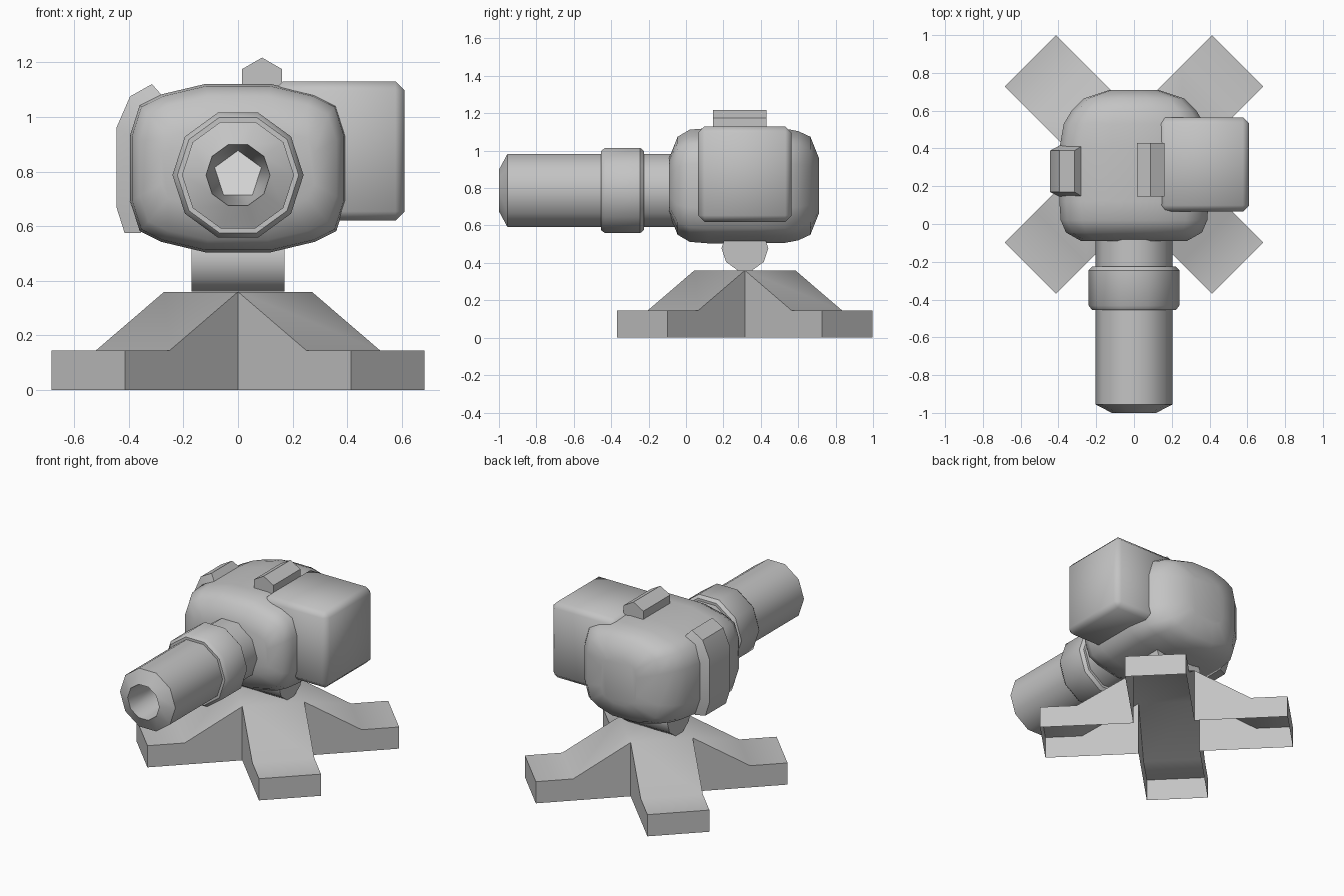
import bpy, bmesh
from math import sin, cos, pi, radians
from mathutils import Vector, Matrix

if "Cube" in bpy.data.objects:
    bpy.data.objects.remove(bpy.data.objects["Cube"])


def material(name, value):
    m = bpy.data.materials.new(name)
    m.use_nodes = True
    col = (value, value, value, 1)
    m.diffuse_color = col
    m.node_tree.nodes["Principled BSDF"].inputs["Base Color"].default_value = col
    return m


GREY = material("grey metal", 0.55)
WHITE = material("white bore", 1.0)
CY = 0.315          # depth of the turning axis
AIM = 0.787         # height of the barrel axis


def build(name, verts, faces, smooth=40, mats=(GREY,)):
    mesh = bpy.data.meshes.new(name)
    mesh.from_pydata([tuple(v) for v in verts], [], faces)
    bm = bmesh.new()
    bm.from_mesh(mesh)
    bmesh.ops.remove_doubles(bm, verts=bm.verts, dist=0.0005)
    bmesh.ops.recalc_face_normals(bm, faces=bm.faces)
    bm.to_mesh(mesh)
    bm.free()
    for m in mats:
        mesh.materials.append(m)
    ob = bpy.data.objects.new(name, mesh)
    bpy.context.scene.collection.objects.link(ob)
    bpy.ops.object.select_all(action='DESELECT')
    ob.select_set(True)
    bpy.context.view_layer.objects.active = ob
    if smooth:
        bpy.ops.object.shade_smooth_by_angle(angle=radians(smooth))
    return ob


def loft(rings, start=True, end=True):
    """Skin a list of equal closed rings, with optional caps."""
    n = len(rings[0])
    verts = [v for r in rings for v in r]
    faces = [(i * n + k, i * n + (k + 1) % n, (i + 1) * n + (k + 1) % n, (i + 1) * n + k)
             for i in range(len(rings) - 1) for k in range(n)]
    if start:
        faces.append(tuple(range(n)))
    if end:
        faces.append(tuple(range(len(verts) - n, len(verts))))
    return verts, faces


def ring_y(y, r, n=10, x=0.0, z=AIM, turn=0.0):
    """Regular polygon around the y direction."""
    return [(x + r * cos(turn + 2 * pi * k / n), y, z + r * sin(turn + 2 * pi * k / n))
            for k in range(n)]


# Base: four hollow arms in a cross, open underneath
W = 0.191
arm = [(W, 0.36), (0.545, 0.145), (0.775, 0.145), (0.775, 0)]
verts, faces = [], []
for q in range(4):
    spin = Matrix.Rotation(pi / 4 + q * pi / 2, 3, 'Z')
    b = len(verts)
    for side in (-W, W):
        for d, z in arm + [(W, 0)]:
            verts.append(spin @ Vector((d, side, z)) + Vector((0, CY, 0)))
    faces += [tuple(b + k for k in range(5)), tuple(b + 5 + k for k in range(5))]
    faces += [(b + k, b + k + 1, b + k + 6, b + k + 5) for k in range(3)]
faces.append((0, 10, 20, 30))
build("base_legs", verts, faces)

# Neck: horizontal drum between base and body
neck = [[(x, CY + 0.125 * cos(k * pi / 5), 0.479 + 0.125 * sin(k * pi / 5)) for k in range(10)]
        for x in (-0.17, 0.17)]
build("neck_drum", *loft(neck))

# Body: rounded section scaled along the depth
quarter = [(0.395, 0.12), (0.36, 0.23), (0.28, 0.27), (0.12, 0.308)]
half = quarter + [(-x, z) for x, z in reversed(quarter)]
section = half + [(-x, -z) for x, z in half]
stations = [(-0.09, 0.28, 0.15), (-0.045, 0.36, 0.262), (0.02, 0.388, 0.3),
            (0.12, 0.395, 0.308), (0.4, 0.395, 0.308), (0.53, 0.372, 0.305),
            (0.6, 0.33, 0.292), (0.665, 0.265, 0.262), (0.71, 0.13, 0.15)]
rings = [[(x * sx / 0.395, y, 0.8125 + z * sz / 0.308) for x, z in section]
         for y, sx, sz in stations]
build("body", *loft(rings), smooth=60)

# Barrel with a bore narrowing from ten sides to five
rings = [ring_y(0.0, 0.205), ring_y(-0.955, 0.205), ring_y(-1.0, 0.117)]
verts, faces = loft(rings, end=False)
p, m = len(verts), len(verts) - 10
verts += ring_y(-0.7, 0.09, n=5, turn=pi / 2)
for k in range(5):
    a = [m + (2 + 2 * k + j) % 10 for j in range(3)]
    faces.append((a[0], a[1], p + k))
    faces.append((p + k, a[1], a[2], p + (k + 1) % 5))
faces.append(tuple(range(p, p + 5)))
barrel = build("barrel", verts, faces, mats=(GREY, WHITE))
for f in barrel.data.polygons:
    if len(f.vertices) == 5:
        f.material_index = 1

# Collar around the barrel
collar = [(-0.455, 0.2), (-0.455, 0.222), (-0.432, 0.24), (-0.245, 0.24), (-0.225, 0.222), (-0.225, 0.2)]
build("barrel_collar", *loft([ring_y(y, r) for y, r in collar], False, False))

# Ammunition box on the left side
low, high = Vector((0.13, 0.065, 0.62)), Vector((0.61, 0.565, 1.13))
box = [[(x, y, z) for x, y in ((low.x, low.y), (high.x, low.y), (high.x, high.y), (low.x, high.y))]
       for z in (low.z, high.z)]
ammo = build("side_box", *loft(box), smooth=0)
bevel = ammo.modifiers.new("soft edges", 'BEVEL')
bevel.width = 0.034
bevel.segments = 1
bpy.ops.object.modifier_apply(modifier=bevel.name)
bpy.ops.object.shade_smooth_by_angle(angle=radians(50))

# Six-sided sight on the top
build("top_sight", *loft([ring_y(y, 0.084, 6, 0.088, 1.133, pi / 6) for y in (0.145, 0.43)]))

# Curved plate wrapped over the right side
outer = [(-0.315, 1.12), (-0.395, 1.075), (-0.445, 0.96), (-0.445, 0.67), (-0.415, 0.575)]
inner = [(-0.275, 1.075), (-0.355, 1.03), (-0.395, 0.93), (-0.395, 0.69), (-0.355, 0.575)]
strips = [[(xi, 0.145, zi), (xo, 0.17, zo), (xo, 0.388, zo), (xi, 0.415, zi)]
          for (xo, zo), (xi, zi) in zip(outer, inner)]
build("side_plate", *loft(strips), smooth=35)
